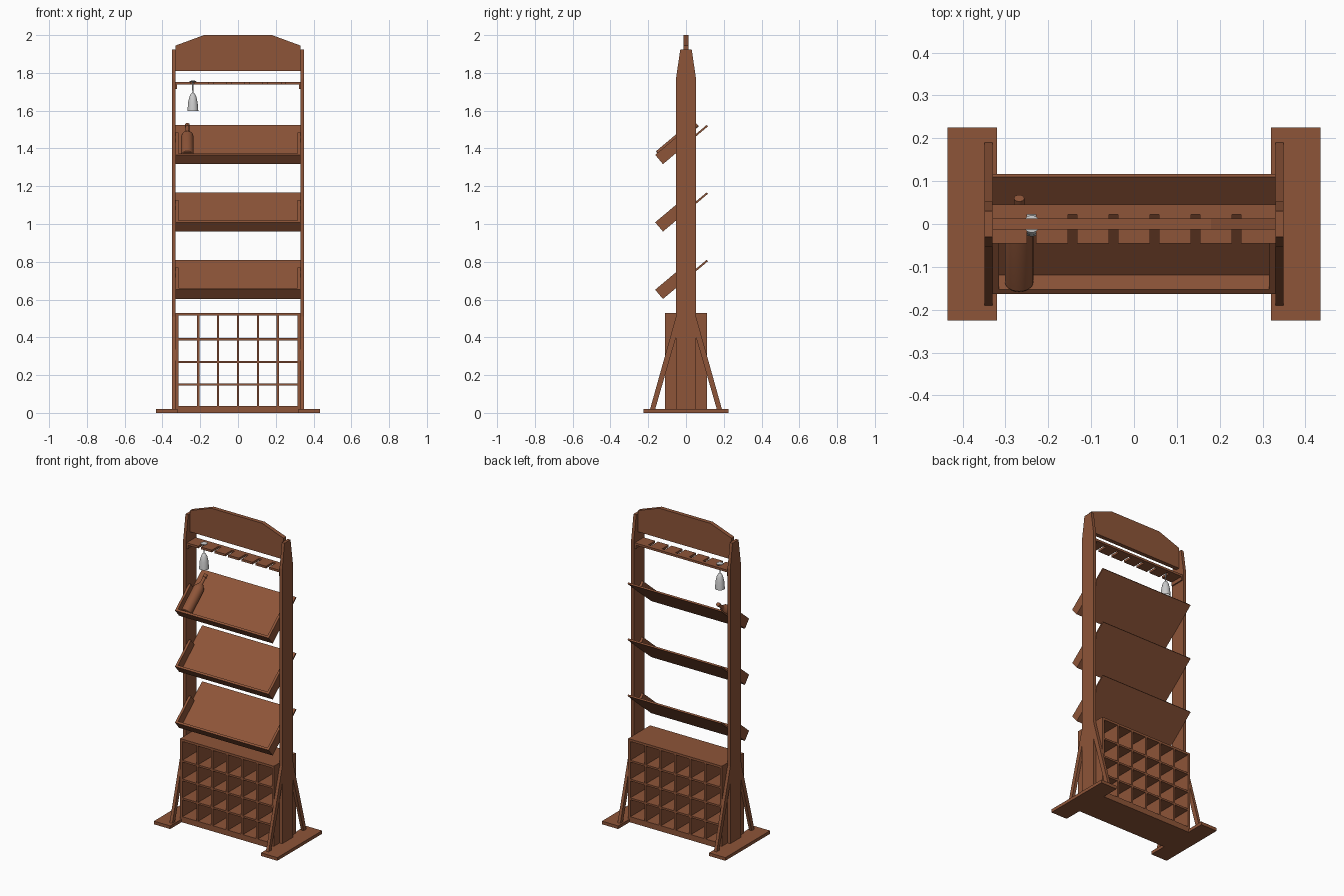
import bpy, bmesh, math
from mathutils import Matrix, Vector

if "Cube" in bpy.data.objects:
    bpy.data.objects.remove(bpy.data.objects["Cube"])

wood = bpy.data.materials.new("wood")
wood.diffuse_color = (0.27, 0.09, 0.04, 1)
wood.use_nodes = True
wood.node_tree.nodes["Principled BSDF"].inputs["Base Color"].default_value = wood.diffuse_color


def finish(name, bm, mat=wood):
    bmesh.ops.recalc_face_normals(bm, faces=bm.faces)
    me = bpy.data.meshes.new(name)
    bm.to_mesh(me)
    bm.free()
    ob = bpy.data.objects.new(name, me)
    bpy.context.collection.objects.link(ob)
    if mat:
        me.materials.append(mat)
    return ob


def prism(name, pts, lo, hi, axis):
    """Extrude a 2D outline from lo to hi along axis x (y,z), y (x,z) or z (x,y)."""
    put = {'x': lambda a, b, t: (t, a, b),
           'y': lambda a, b, t: (a, t, b),
           'z': lambda a, b, t: (a, b, t)}[axis]
    bm = bmesh.new()
    rings = [[bm.verts.new(put(a, b, t)) for a, b in pts] for t in (lo, hi)]
    n = len(pts)
    bm.faces.new(rings[0])
    bm.faces.new(rings[1][::-1])
    for i in range(n):
        j = (i + 1) % n
        bm.faces.new((rings[0][i], rings[0][j], rings[1][j], rings[1][i]))
    return finish(name, bm)


def box(name, x, y, z):
    return prism(name, [(x[0], y[0]), (x[1], y[0]), (x[1], y[1]), (x[0], y[1])], z[0], z[1], 'z')


def lathe(name, prof, matrix, mat, seg=32):
    bm = bmesh.new()
    vs = [bm.verts.new((r, 0, z)) for r, z in prof]
    es = [bm.edges.new(p) for p in zip(vs, vs[1:])]
    bmesh.ops.spin(bm, geom=vs + es, cent=(0, 0, 0), axis=(0, 0, 1),
                   angle=2 * math.pi, steps=seg)
    bmesh.ops.remove_doubles(bm, verts=bm.verts, dist=1e-5)
    ob = finish(name, bm, mat)
    ob.matrix_world = matrix
    bpy.ops.object.select_all(action='DESELECT')
    ob.select_set(True)
    bpy.context.view_layer.objects.active = ob
    bpy.ops.object.shade_smooth_by_angle(angle=math.radians(35))
    return ob


# H-shaped base plate
F, I, D, B = 0.435, 0.32, 0.225, 0.11
prism("base_plate", [(-F, -D), (-I, -D), (-I, -B), (I, -B), (I, -D), (F, -D),
                     (F, D), (I, D), (I, B), (-I, B), (-I, D), (-F, D)], 0, 0.02, 'z')

# tapered posts and raking struts
for s, side in ((-1, "left"), (1, "right")):
    a, b = sorted((s * 0.33, s * 0.349))
    prism(side + "_post", [(-0.053, 0.02), (0.053, 0.02), (0.053, 1.77), (0.03, 1.925),
                           (-0.03, 1.925), (-0.053, 1.77)], a, b, 'x')
    for t, end in ((-1, "front"), (1, "back")):
        prism(f"{side}_{end}_strut", [(t * 0.19, 0.02), (t * 0.163, 0.02),
                                      (t * 0.053, 0.40), (t * 0.053, 0.51)], a, b, 'x')

# shaped header board
prism("header", [(-0.33, 1.81), (0.33, 1.81), (0.33, 1.945), (0.18, 2.0),
                 (-0.18, 2.0), (-0.33, 1.945)], -0.013, 0.013, 'y')

# bottle cubby: frame, dividers and rails
box("cubby_top", (-0.33, 0.33), (-B, B), (0.515, 0.53))
box("cubby_bottom", (-0.33, 0.33), (-B, B), (0.02, 0.036))
for s in (-1, 1):
    box("cubby_side", sorted((s * 0.315, s * 0.33)), (-B, B), (0.036, 0.515))
for i in range(-2, 3):
    x = i * 0.1055
    box("cubby_divider", (x - 0.006, x + 0.006), (-B, B), (0.036, 0.515))
for i in range(1, 4):
    z = 0.03 + i * 0.12
    box("cubby_rail", (-0.315, 0.315), (-B, B), (z - 0.006, z + 0.006))

# tilted display shelves: floor, front lip and short side walls
tilt = math.radians(40)
heights = (0.603, 0.96, 1.317)


def shelf_frame(h):
    return Matrix.Translation((0, -0.122, h)) @ Matrix.Rotation(tilt, 4, 'X')


for h in heights:
    parts = [box("shelf_floor", (-0.33, 0.33), (0, 0.311), (0, 0.01)),
             box("shelf_lip", (-0.33, 0.33), (0, 0.013), (0.01, 0.064))]
    for s in (-1, 1):
        parts.append(box("shelf_side", sorted((s * 0.315, s * 0.33)), (0.013, 0.183), (0.01, 0.064)))
    for p in parts:
        p.matrix_world = shelf_frame(h)

# glass rack with slots open to the front, on two cleats
W, Y, S = 0.33, 0.045, 0.022
outline = [(W, Y), (-W, Y), (-W, -Y)]
for i in range(6):
    c = (i - 2.5) * 0.0957
    outline += [(c - 0.01, -Y), (c - 0.01, S), (c + 0.01, S), (c + 0.01, -Y)]
outline.append((W, -Y))
prism("glass_rack", outline, 1.738, 1.752, 'z')
for s in (-1, 1):
    box("rack_cleat", sorted((s * 0.322, s * 0.33)), (-Y, Y), (1.715, 1.738))

# hanging stemmed glass, upside down
lathe("wine_glass", [(0, 1.760), (0.020, 1.757), (0.020, 1.754), (0.004, 1.750), (0.003, 1.695),
                     (0.010, 1.690), (0.018, 1.675), (0.025, 1.645), (0.029, 1.597),
                     (0.027, 1.597), (0.023, 1.645), (0.016, 1.673), (0, 1.688)],
      Matrix.Translation((-0.239, 0, 0)), None)

# bottle lying on the top shelf
lathe("bottle", [(0, 0), (0.030, 0), (0.033, 0.004), (0.033, 0.158), (0.030, 0.172), (0.021, 0.186),
                 (0.012, 0.198), (0.010, 0.205), (0.010, 0.240), (0.012, 0.241), (0.012, 0.260), (0, 0.260)],
      shelf_frame(heights[2]) @ Matrix.Translation((-0.268, 0.014, 0.043))
      @ Matrix.Rotation(-math.pi / 2, 4, 'X'), wood)
